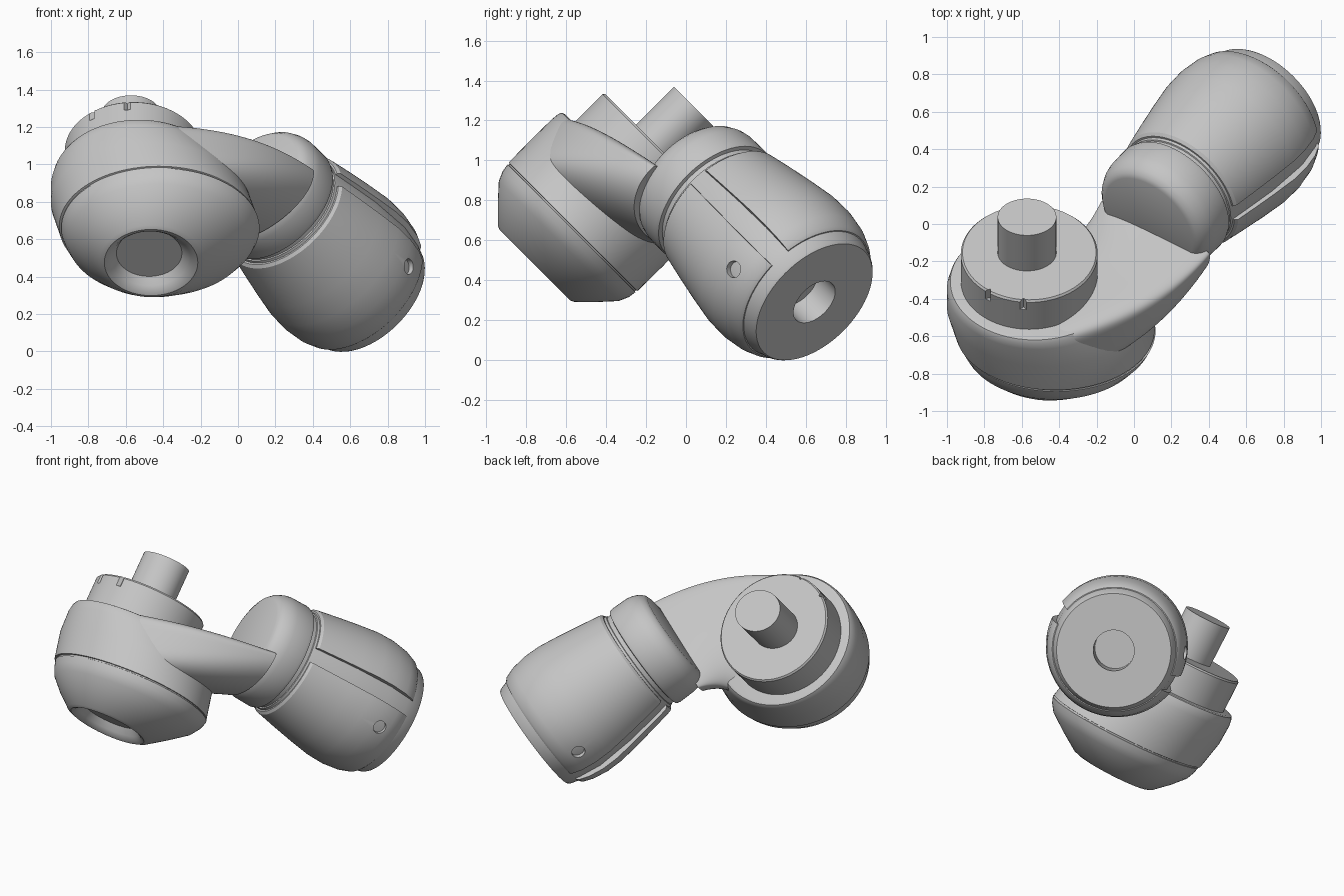
import bpy, bmesh
from math import cos, sin, radians, pi
from mathutils import Vector, Matrix

cube = bpy.data.objects.get("Cube")
if cube:
    bpy.data.objects.remove(cube, do_unlink=True)

# One plain grey for every part
grey = bpy.data.materials.new("light_grey")
grey.use_nodes = True
GREY = (0.56, 0.56, 0.56, 1)
grey.diffuse_color = GREY
grey.node_tree.nodes["Principled BSDF"].inputs["Base Color"].default_value = GREY

# Working frame: shoulder axis is local z, then everything is tilted about x
TILT = Matrix.Rotation(radians(-45), 4, "X")
X, Y, Z = Vector((1, 0, 0)), Vector((0, 1, 0)), Vector((0, 0, 1))
SHOULDER = Vector((-0.56, -0.872, 0))
ANGLE = radians(55)
END = Vector((0.705, 0.25, 0.66))              # centre of the forearm end face
AXIS = Vector((cos(ANGLE), sin(ANGLE), 0))     # forearm axis
SIDE = Vector((sin(ANGLE), -cos(ANGLE), 0))


def ring(centre, ex, ey, n=72, power=1.0):
    def p(v):
        return abs(v) ** power * (1 if v >= 0 else -1)
    angles = [2 * pi * i / n for i in range(n)]
    return [centre + ex * p(cos(a)) + ey * p(sin(a)) for a in angles]


def activate(ob):
    bpy.ops.object.select_all(action="DESELECT")
    ob.select_set(True)
    bpy.context.view_layer.objects.active = ob


def loft(name, rings, smooth=32):
    """Skin closed rings of points and cap both ends."""
    bm = bmesh.new()
    loops = [[bm.verts.new(TILT @ p) for p in r] for r in rings]
    n = len(loops[0])
    for a, b in zip(loops, loops[1:]):
        for i in range(n):
            j = (i + 1) % n
            bm.faces.new((a[i], a[j], b[j], b[i]))
    bm.faces.new(loops[0])
    bm.faces.new(loops[-1])
    bmesh.ops.recalc_face_normals(bm, faces=bm.faces)
    mesh = bpy.data.meshes.new(name)
    bm.to_mesh(mesh)
    bm.free()
    mesh.materials.append(grey)
    ob = bpy.data.objects.new(name, mesh)
    bpy.context.collection.objects.link(ob)
    activate(ob)
    bpy.ops.object.shade_smooth_by_angle(angle=radians(smooth))
    return ob


def lathe(name, profile, origin=END, axis=AXIS, ex=SIDE, ey=-Z, n=72):
    return loft(name, [ring(origin + axis * d, ex * r, ey * r, n) for d, r in profile])


def cut(ob, cutter):
    cutter.hide_render = True
    cutter.hide_set(True)
    mod = ob.modifiers.new("cut", "BOOLEAN")
    mod.operation, mod.solver, mod.object = "DIFFERENCE", "EXACT", cutter
    activate(ob)
    bpy.ops.object.modifier_apply(modifier=mod.name)
    bpy.ops.object.shade_smooth_by_angle(angle=radians(32))


# Shoulder housing: dimpled cap, parting groove, oval shell (height, x, half x, half y)
housing = [(-.13, -.475, .175, .175), (-.17, -.47, .205, .205), (-.192, -.467, .228, .228),
           (-.2, -.465, .25, .25), (-.19, -.462, .28, .272), (-.11, -.445, .39, .352),
           (-.03, -.425, .485, .425), (.02, -.417, .515, .447), (.06, -.415, .53, .453),
           (.062, -.415, .524, .448), (.07, -.42, .522, .448), (.072, -.423, .533, .456),
           (.25, -.468, .532, .458), (.38, -.515, .485, .456), (.42, -.525, .465, .452),
           (.437, -.53, .452, .442), (.442, -.53, .435, .425)]
loft("shoulder_housing",
     [ring(Vector((x, SHOULDER.y, s)), X * a, Y * b, 96) for s, x, a, b in housing])

# Raised drive disc with two rim slots, and its peg
disc = lathe("drive_disc", [(.40, .366), (.645, .366), (.656, .357)], SHOULDER, Z, X, Y, 96)
for i, a in enumerate((-127, -95)):
    out = Vector((cos(radians(a)), sin(radians(a)), 0))
    side = Z.cross(out) * .018
    slot = [ring(SHOULDER + out * .366 + Z * s, out * .02, side, 4) for s in (.59, .68)]
    cut(disc, loft(f"slot_cutter_{i + 1}", slot))
peg_foot = SHOULDER - X * .012
loft("drive_peg", [ring(peg_foot + Z * s, X * .157, Y * .139, 64) for s in (.6, .925)])

# Arm sweeping from the housing to the collar: upright outer wall with a crisp top ridge,
# softer inner side, underside rounding into the collar
p0, p1, p2 = Vector((-.45, -.872, 0)), Vector((-.25, -.872, 0)), Vector((-.055, -.833, 0))
p3 = END - AXIS * 1.03
p3.z = 0
N = 96
rings = []
for k in range(41):
    u = k / 40
    v = 1 - u
    c = p0 * v**3 + p1 * (3 * v * v * u) + p2 * (3 * v * u * u) + p3 * u**3
    d = (p1 - p0) * v * v + (p2 - p1) * (2 * v * u) + (p3 - p2) * u * u
    across = Z.cross(d.normalized()) * (.447 - .20 * u + .11 * u * u)
    c.z = .25 + .30 * u**1.5
    up = Z * (.436 + .16 * u - c.z)
    down = Z * (c.z - .07 - .23 * u**1.5)
    inner_top = ring(c, across, up, N, .8)
    wall_top = ring(c, across, up, N, .22 + .2 * u)
    wall_low = ring(c, across, down, N, .22 + .78 * u)
    inner_low = ring(c, across, down, N, .8 + .2 * u)
    q = N // 4
    rings.append(inner_top[:q] + wall_top[q:2 * q] + wall_low[2 * q:3 * q] + inner_low[3 * q:])
loft("arm_neck", rings)

# Small bolt in the inner corner of the neck
lathe("neck_bolt", [(.30, .03), (.46, .03), (.465, .018), (.45, .016)],
      Vector((-.18, -.53, 0)), Z, X, Y, 20)

# Wrist collar with rounded shoulders
lathe("wrist_collar", [(-1.09, .285), (-1.08, .31), (-1.055, .333), (-1.015, .351),
                       (-.98, .358), (-.87, .36), (-.85, .354), (-.845, .335), (-.78, .335)])

# Forearm core with an open bore in its end face
lathe("forearm_core", [(-.85, .33), (-.82, .33), (-.815, .342), (-.78, .35), (-.65, .372),
                       (-.5, .396), (-.25, .413), (-.1, .393), (-.012, .367), (0, .358),
                       (0, .128), (-.15, .128)])

# Two half shells around the core, each with a screw recess
shell = [(-.80, .355), (-.785, .37), (-.65, .395), (-.5, .42), (-.36, .44), (-.25, .442),
         (-.15, .428), (-.085, .405), (-.07, .39)]
outline = shell + [(-.07, .35), (-.80, .32)]
for i, turn in enumerate((0, 180)):
    sweep = []
    for k in range(56):
        a = radians(turn + 3 + 164 * k / 55)
        out = SIDE * cos(a) - Z * sin(a)
        sweep.append([END + AXIS * d + out * r for d, r in outline])
    cover = loft(f"forearm_cover_{i + 1}", sweep)
    a = radians(turn + 23)
    out = SIDE * cos(a) - Z * sin(a)
    cut(cover, lathe(f"screw_cutter_{i + 1}", [(.3, .042), (.6, .042)],
                     END - AXIS * .21, out, AXIS, out.cross(AXIS), 24))
